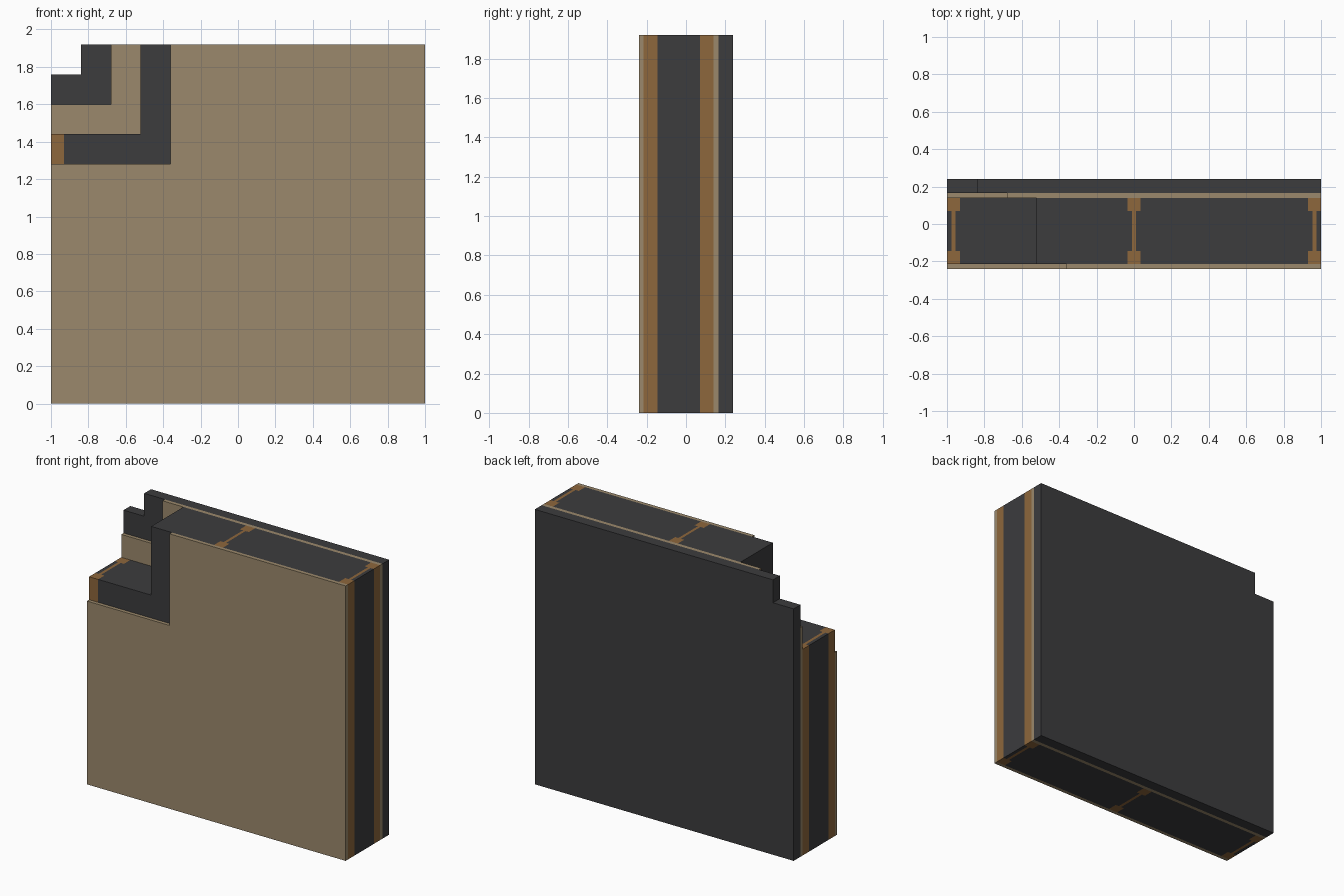
import bpy, bmesh

if "Cube" in bpy.data.objects:
    bpy.data.objects.remove(bpy.data.objects["Cube"])

H = 1.92          # wall height
W = 1.0           # half width
FL, FW, WEB = 0.07, 0.07, 0.02   # joist flange depth, flange width, web thickness


def material(name, rgb):
    m = bpy.data.materials.new(name)
    m.diffuse_color = (*rgb, 1)
    m.use_nodes = True
    m.node_tree.nodes["Principled BSDF"].inputs["Base Color"].default_value = m.diffuse_color
    return m


TAN = material("sheet_tan", (0.33, 0.25, 0.15))
DARK = material("dark_grey", (0.045, 0.045, 0.048))
WOOD = material("joist_brown", (0.27, 0.135, 0.045))


def extrude(bm, points, offset):
    face = bm.faces.new([bm.verts.new(p) for p in points])
    result = bmesh.ops.extrude_face_region(bm, geom=[face])
    verts = [g for g in result["geom"] if isinstance(g, bmesh.types.BMVert)]
    bmesh.ops.translate(bm, verts=verts, vec=offset)


def slab(bm, x0, x1, y0, y1, nx, nz):
    """Upright slab with its upper left corner (x < nx, z > nz) cut away."""
    if x1 <= nx:
        profile = [(x0, 0), (x1, 0), (x1, nz), (x0, nz)]
    elif x0 < nx:
        profile = [(x0, 0), (x1, 0), (x1, H), (nx, H), (nx, nz), (x0, nz)]
    else:
        profile = [(x0, 0), (x1, 0), (x1, H), (x0, H)]
    extrude(bm, [(x, y0, z) for x, z in profile], (0, y1 - y0, 0))


def finish(name, bm, mat):
    bmesh.ops.recalc_face_normals(bm, faces=bm.faces)
    mesh = bpy.data.meshes.new(name)
    bm.to_mesh(mesh)
    bm.free()
    mesh.materials.append(mat)
    bpy.context.collection.objects.link(bpy.data.objects.new(name, mesh))


# Sheet layers, each cut back further towards the front
for name, y0, y1, nx, nz, mat in (
        ("outer_cladding", 0.165, 0.24, -0.84, 1.76, DARK),
        ("sheathing_board", 0.14, 0.165, -0.68, 1.60, TAN),
        ("inner_board", -0.24, -0.215, -0.36, 1.28, TAN)):
    bm = bmesh.new()
    slab(bm, -W, W, y0, y1, nx, nz)
    finish(name, bm, mat)

# Core cavity and the joists standing in it
Y0, Y1 = -0.215, 0.14
NX, NZ = -0.52, 1.44
joists = {"left": -W + FW / 2, "centre": 0.0, "right": W - FW / 2}

for side, x in joists.items():
    f, w = FW / 2, WEB / 2
    a, b = Y0 + FL, Y1 - FL
    half = [(f, Y0), (f, a), (w, a), (w, b), (f, b), (f, Y1)]
    outline = half + [(-px, py) for px, py in reversed(half)]
    bm = bmesh.new()
    extrude(bm, [(x + px, py, 0) for px, py in outline],
            (0, 0, NZ if x < NX else H))
    finish("joist_" + side, bm, WOOD)

# Insulation fills the gaps beside the flanges and the webs
bm = bmesh.new()
for y0, y1, half in ((Y0, Y0 + FL, FW / 2), (Y0 + FL, Y1 - FL, WEB / 2),
                     (Y1 - FL, Y1, FW / 2)):
    start = -W
    for stop, resume in [(x - half, x + half) for x in joists.values()] + [(W, W)]:
        if stop - start > 0.001:
            slab(bm, start, stop, y0, y1, NX, NZ)
        start = resume
finish("insulation", bm, DARK)
